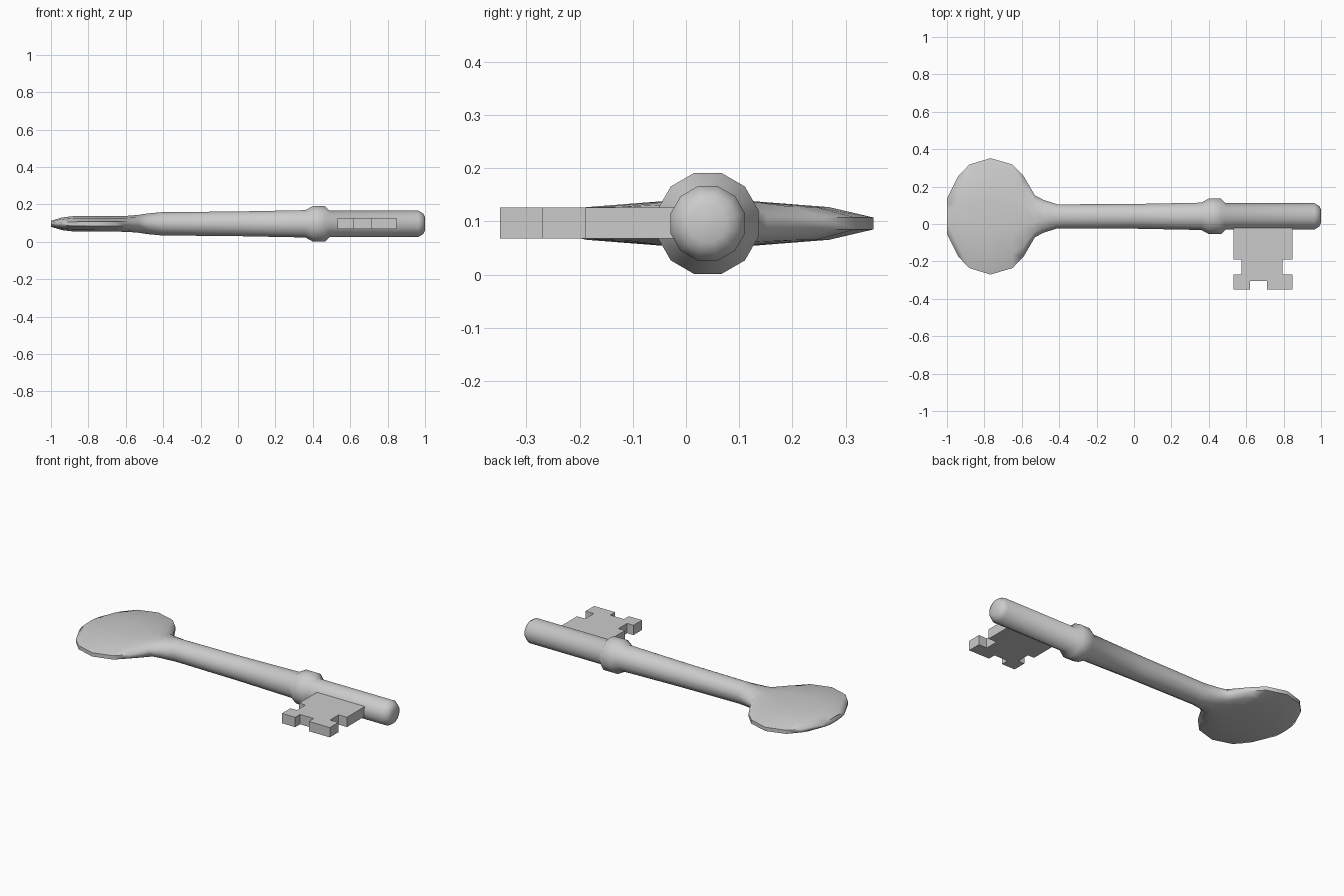
import bpy, bmesh
from math import radians, sin, cos

if "Cube" in bpy.data.objects:
    bpy.data.objects.remove(bpy.data.objects["Cube"])

CY, CZ, SIDES = 0.041, 0.096, 12


def finish(bm, name, angle):
    bmesh.ops.recalc_face_normals(bm, faces=bm.faces)
    mesh = bpy.data.meshes.new(name)
    bm.to_mesh(mesh)
    bm.free()
    ob = bpy.data.objects.new(name, mesh)
    bpy.context.collection.objects.link(ob)
    bpy.ops.object.select_all(action='DESELECT')
    ob.select_set(True)
    bpy.context.view_layer.objects.active = ob
    bpy.ops.object.shade_smooth_by_angle(angle=radians(angle))
    return ob


def loft(name, sections):
    """Skin 12-sided rings (x, half width, half height) along x."""
    bm = bmesh.new()
    k = 1 / cos(radians(15))
    rings = []
    for x, w, h in sections:
        angles = [radians(15 + 360 * i / SIDES) for i in range(SIDES)]
        rings.append([bm.verts.new((x, CY + w * k * cos(a), CZ + h * k * sin(a)))
                      for a in angles])
    for a, b in zip(rings, rings[1:]):
        for i in range(SIDES):
            j = (i + 1) % SIDES
            bm.faces.new((a[i], a[j], b[j], b[i]))
    bm.faces.new(rings[0])
    bm.faces.new(rings[-1])
    return finish(bm, name, 60)


# Flattened oval bow, flowing into the round shaft, collar and tip
loft("bow_and_shaft", [
    (-1.0, 0.095, 0.016), (-0.94, 0.215, 0.034), (-0.88, 0.277, 0.041),
    (-0.767, 0.311, 0.042), (-0.65, 0.277, 0.042), (-0.59, 0.215, 0.043),
    (-0.53, 0.112, 0.048), (-0.484, 0.088, 0.055), (-0.41, 0.064, 0.062),
    (0.0, 0.066, 0.066), (0.36, 0.073, 0.073), (0.40, 0.095, 0.095),
    (0.465, 0.095, 0.095), (0.49, 0.070, 0.070), (0.965, 0.070, 0.070),
    (0.99, 0.055, 0.055), (1.0, 0.035, 0.035)])

# Notched bit plate
outline = [(0.533, 0.03), (0.533, -0.19), (0.575, -0.19), (0.575, -0.27),
           (0.533, -0.27), (0.533, -0.35), (0.62, -0.35), (0.62, -0.305),
           (0.71, -0.305), (0.71, -0.35), (0.847, -0.35), (0.847, -0.27),
           (0.793, -0.27), (0.793, -0.19), (0.847, -0.19), (0.847, 0.03)]
bm = bmesh.new()
face = bm.faces.new([bm.verts.new((x, y, 0.068)) for x, y in outline])
top = bmesh.ops.extrude_face_region(bm, geom=[face], use_keep_orig=True)["geom"]
bmesh.ops.translate(bm, vec=(0, 0, 0.058),
                    verts=[g for g in top if isinstance(g, bmesh.types.BMVert)])
finish(bm, "bit", 30)
